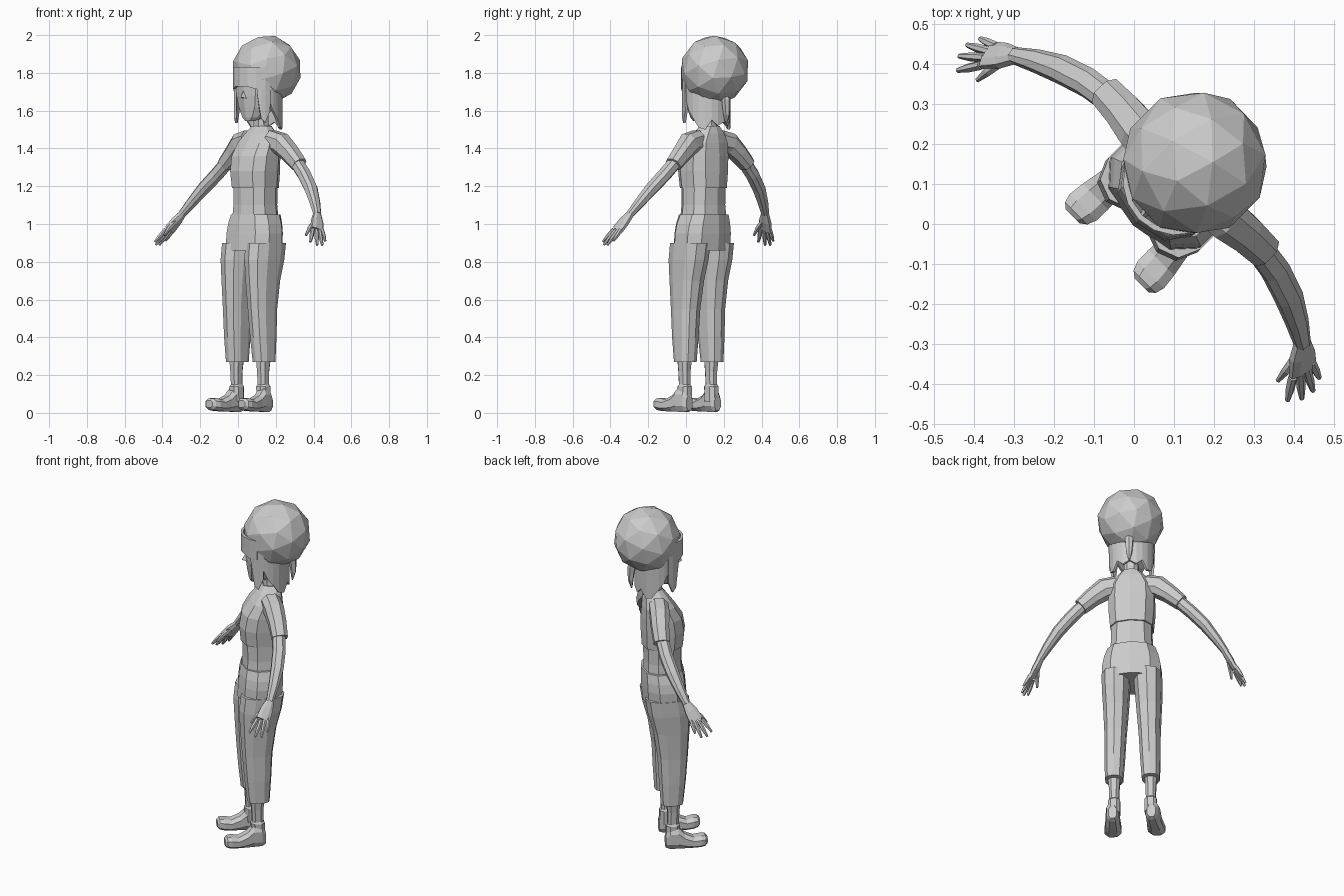
import bpy, math
from mathutils import Vector, Matrix

if "Cube" in bpy.data.objects:
    bpy.data.objects.remove(bpy.data.objects["Cube"])

grey = bpy.data.materials.new("plain_grey")
grey.use_nodes = True
grey.diffuse_color = (0.6, 0.6, 0.6, 1)
grey.node_tree.nodes["Principled BSDF"].inputs["Base Color"].default_value = (0.6, 0.6, 0.6, 1)

# The figure is modelled facing -y, then turned to its diagonal stance
TURN = Matrix.Rotation(math.radians(-45), 4, 'Z')


def add(name, verts, faces, mirror=False, thick=0):
    mesh = bpy.data.meshes.new(name)
    mesh.from_pydata(verts, [], faces)
    mesh.materials.append(grey)
    ob = bpy.data.objects.new(name, mesh)
    bpy.context.collection.objects.link(ob)
    ob.matrix_world = TURN
    if thick:
        ob.modifiers.new("thickness", 'SOLIDIFY').thickness = thick
    if mirror:
        ob.modifiers.new("mirror", 'MIRROR').use_clip = False
    return ob


def loft(name, rings, n=10, mirror=False, power=0.8):
    """Skin over rings, each given as centre, half-axis u, half-axis v."""
    verts, faces = [], []
    for c, u, v in rings:
        for i in range(n):
            t = 2 * math.pi * (i + 0.5) / n
            co, si = math.cos(t), math.sin(t)
            verts.append(Vector(c)
                         + Vector(u) * math.copysign(abs(co) ** power, co)
                         + Vector(v) * math.copysign(abs(si) ** power, si))
    for r in range(len(rings) - 1):
        for i in range(n):
            j = (i + 1) % n
            faces.append((r * n + i, r * n + j, r * n + n + j, r * n + n + i))
    faces.append(tuple(reversed(range(n))))
    faces.append(tuple(range(len(verts) - n, len(verts))))
    return add(name, verts, faces, mirror)


def column(name, rows, n=10, mirror=False):
    """Upright form from rows of z, x, y, half width, half depth."""
    return loft(name, [((x, y, z), (a, 0, 0), (0, b, 0)) for z, x, y, a, b in rows], n, mirror)


def limb(name, rows, side, n=8):
    """Mirrored tube from rows of point, half width, half thickness."""
    pts = [Vector(r[0]) for r in rows]
    rings = []
    for i, (_, w, t) in enumerate(rows):
        d = (pts[min(i + 1, len(pts) - 1)] - pts[max(i - 1, 0)]).normalized()
        u = (Vector(side) - d * d.dot(Vector(side))).normalized()
        rings.append((pts[i], u * w, d.cross(u) * t))
    return loft(name, rings, n, True)


def hair_sheet(name, rows, radius, mirror=False):
    """Curved strip round the head: rows of angle from the front, top z, bottom z."""
    verts = []
    for deg, top, bottom in rows:
        t = math.radians(deg)
        x, y = radius * math.sin(t), 0.155 - radius * 1.02 * math.cos(t)
        verts += [(x, y, top), (x * 0.97, y, bottom)]
    faces = [(2 * i, 2 * i + 1, 2 * i + 3, 2 * i + 2) for i in range(len(rows) - 1)]
    return add(name, verts, faces, mirror, 0.014)


# Torso and trousers
column("shirt", [(1.19, 0, .13, .12, .115), (1.28, 0, .128, .128, .122), (1.36, 0, .135, .13, .115),
                 (1.43, 0, .155, .125, .09), (1.48, 0, .17, .09, .068), (1.52, 0, .18, .05, .045)])
column("midriff", [(1.02, 0, .13, .125, .11), (1.1, 0, .13, .115, .105), (1.2, 0, .13, .114, .107)])
column("trouser_hips", [(.86, 0, .118, .165, .122), (.95, 0, .125, .165, .122),
                        (1.0, 0, .128, .155, .12), (1.05, 0, .133, .136, .115)])
column("trouser_legs", [(.27, .1, .095, .05, .062), (.4, .097, .092, .056, .074),
                        (.55, .093, .09, .06, .084), (.7, .09, .096, .069, .1),
                        (.81, .089, .108, .076, .118), (.9, .087, .12, .078, .12)], 10, True)
column("ankles", [(.06, .1, .092, .035, .04), (.14, .1, .09, .035, .04), (.15, .1, .09, .028, .032),
                  (.22, .1, .088, .03, .034), (.3, .1, .09, .037, .042)], 8, True)

# Shoes run from heel to toe
shoe = [(.132, .05, .024, .04), (.11, .065, .036, .064), (.065, .068, .04, .066), (.03, .05, .042, .046),
        (-.02, .04, .048, .033), (-.06, .045, .05, .035), (-.083, .047, .042, .032), (-.095, .047, .026, .02)]
loft("shoes", [((.115 - y * .07, y, z), (w, 0, 0), (0, 0, h)) for y, z, w, h in shoe], 8, True)

# Arms: short sleeves, bare arms, palms, fingers and thumbs
front = (0, -1, 0)
limb("sleeves", [((.08, .165, 1.44), .055, .06), ((.15, .172, 1.425), .056, .06),
                 ((.21, .18, 1.375), .05, .05), ((.275, .182, 1.315), .045, .042)], front)
limb("arms", [((.24, .181, 1.345), .036, .035), ((.33, .168, 1.26), .037, .034),
              ((.40, .145, 1.19), .036, .032), ((.46, .115, 1.115), .029, .026),
              ((.508, .086, 1.05), .021, .019)], front)
limb("palms", [((.503, .09, 1.055), .021, .018), ((.527, .066, 1.015), .036, .019),
               ((.555, .04, .967), .041, .014)], front)
fingers = [((.55, .01, .972), (.582, -.04, .905)), ((.556, .03, .968), (.604, -.012, .888)),
           ((.558, .05, .967), (.61, .021, .888)), ((.556, .07, .972), (.598, .055, .91))]
for i, (base, tip) in enumerate(fingers):
    a, b = Vector(base), Vector(tip)
    limb("finger_%d" % (i + 1), [(a, .011, .012), (a.lerp(b, .55), .0105, .011), (b, .006, .006)], front, 6)
limb("thumbs", [((.522, .05, 1.01), .014, .014), ((.527, .012, .98), .012, .012),
                ((.53, -.022, .94), .006, .006)], (1, 0, 0), 6)

# Head
column("neck", [(1.46, 0, .18, .05, .045), (1.54, 0, .172, .04, .04), (1.64, 0, .17, .042, .045)], 8)
column("head", [(1.545, 0, .09, .025, .022), (1.565, 0, .115, .055, .055), (1.62, 0, .145, .092, .095),
                (1.68, 0, .15, .108, .108), (1.76, 0, .155, .115, .115), (1.83, 0, .16, .11, .11)])
add("nose", [(0, .05, 1.72), (-.017, .05, 1.665), (.017, .05, 1.665), (0, .02, 1.672)],
    [(0, 1, 3), (0, 3, 2), (1, 2, 3), (0, 2, 1)])

# Hair: fringe, side locks, jagged bob, tail and round crown
hair_sheet("fringe", [(a, 1.83, 1.715 + .012 * (abs(a) < 30)) for a in range(-60, 61, 20)], .136)
hair_sheet("side_locks", [(42, 1.78, 1.70), (52, 1.78, 1.56), (62, 1.78, 1.535), (74, 1.78, 1.6)], .132, True)
hair_sheet("bob", [(72, 1.78, 1.66), (84, 1.78, 1.60), (98, 1.78, 1.56), (114, 1.78, 1.51),
                   (130, 1.78, 1.50), (146, 1.78, 1.55), (162, 1.78, 1.52), (180, 1.78, 1.54)], .126, True)
column("back_tail", [(1.53, 0, .30, .004, .004), (1.58, 0, .305, .018, .016),
                     (1.66, 0, .3, .024, .022), (1.75, 0, .28, .01, .015)], 6)

bpy.ops.mesh.primitive_ico_sphere_add(subdivisions=2, radius=.184)
crown = bpy.context.object
crown.name = "hair_crown"
crown.data.materials.append(grey)
crown.matrix_world = TURN @ Matrix.Translation((0, .215, 1.817)) @ Matrix.Rotation(.35, 4, 'X')
